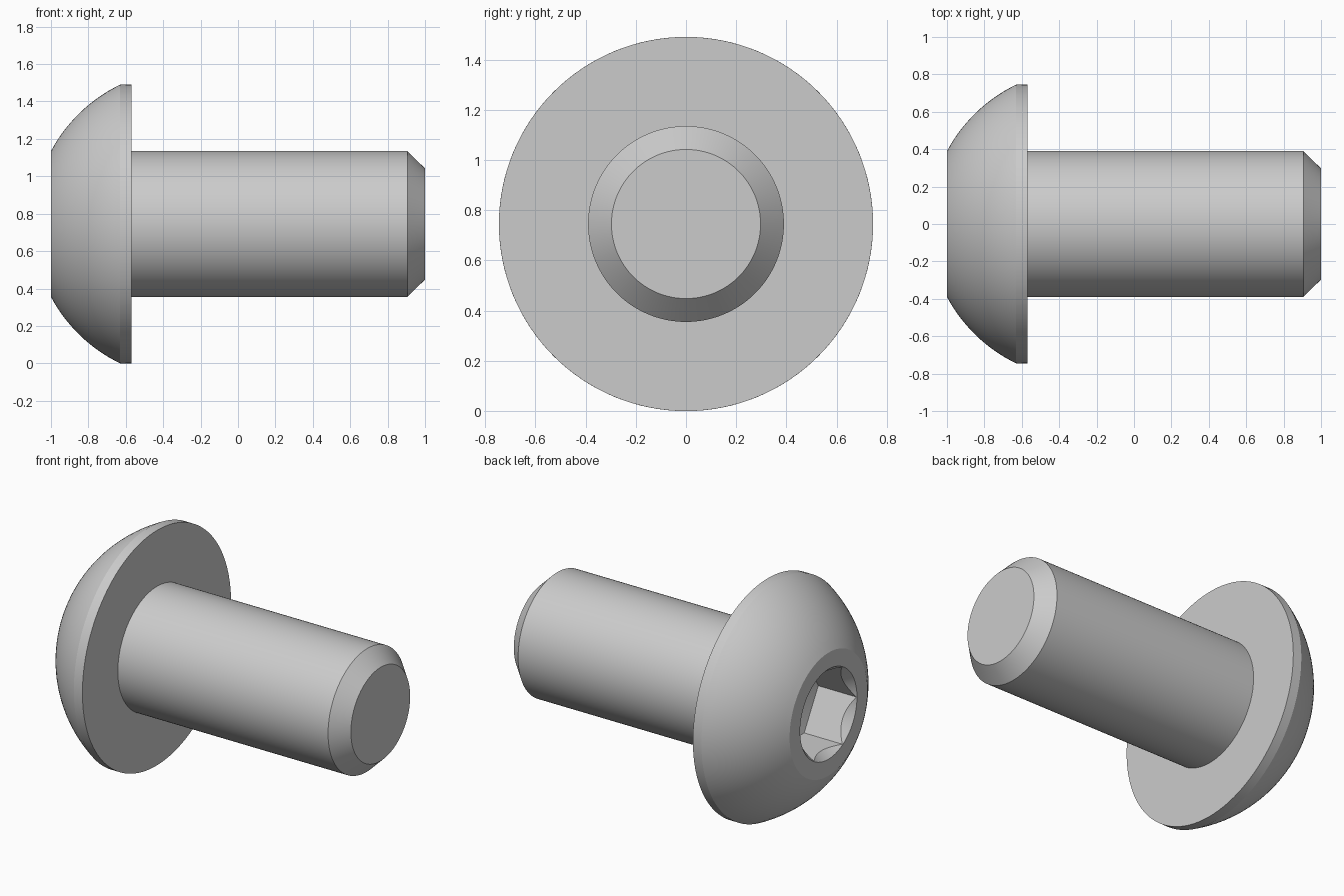
import bpy, bmesh
from math import cos, sin, tau, radians, atan2, hypot

cube = bpy.data.objects.get("Cube")
if cube:
    bpy.data.objects.remove(cube, do_unlink=True)

HEAD_R, SHANK_R, HEX_R = 0.745, 0.39, 0.283
FACE_X, RIM_X = -1.0, -0.63

steel = bpy.data.materials.new("grey steel")
steel.use_nodes = True
colour = (0.6, 0.6, 0.6, 1)
steel.diffuse_color = colour
steel.node_tree.nodes["Principled BSDF"].inputs["Base Color"].default_value = colour


def lathe(name, profile, sides):
    """Closed solid turned about the screw axis from (x, radius) points."""
    bm = bmesh.new()
    rings = [[bm.verts.new((x, r * cos(tau * i / sides), HEAD_R + r * sin(tau * i / sides)))
              for i in range(sides)] for x, r in profile]
    for a, b in zip(rings, rings[1:]):
        for i in range(sides):
            j = (i + 1) % sides
            bm.faces.new((a[i], a[j], b[j], b[i]))
    bm.faces.new(rings[0])
    bm.faces.new(rings[-1])
    bmesh.ops.recalc_face_normals(bm, faces=bm.faces)
    mesh = bpy.data.meshes.new(name)
    bm.to_mesh(mesh)
    bm.free()
    mesh.materials.append(steel)
    obj = bpy.data.objects.new(name, mesh)
    bpy.context.collection.objects.link(obj)
    return obj


def activate(obj):
    bpy.ops.object.select_all(action='DESELECT')
    obj.select_set(True)
    bpy.context.view_layer.objects.active = obj


def cut(obj, cutter):
    activate(obj)
    mod = obj.modifiers.new("cut", 'BOOLEAN')
    mod.operation = 'DIFFERENCE'
    mod.solver = 'EXACT'
    mod.object = cutter
    bpy.ops.object.modifier_apply(modifier=mod.name)
    bpy.data.objects.remove(cutter, do_unlink=True)


# Domed head: spherical arc from the flat face to a short straight rim
centre = -0.27
start = atan2(SHANK_R, FACE_X - centre)
end = atan2(HEAD_R, RIM_X - centre)
radius = hypot(SHANK_R, FACE_X - centre)
steps = 14
dome = [(centre + radius * cos(t), radius * sin(t))
        for t in (start + (end - start) * k / steps for k in range(steps + 1))]
head = lathe("button_head", dome + [(-0.57, HEAD_R)], 128)

# Hexagonal socket with a tapered floor, then a round lead-in
cut(head, lathe("socket_cutter", [(-1.1, HEX_R), (-0.73, HEX_R), (-0.65, 0.02)], 6))
cut(head, lathe("lead_in_cutter", [(-1.05, 0.325), (-0.945, 0.241)], 128))

# Plain shank with a chamfered tip
shank = lathe("shank", [(-0.58, SHANK_R), (0.905, SHANK_R), (1.0, 0.297)], 128)

for part in (head, shank):
    activate(part)
    bpy.ops.object.shade_smooth_by_angle(angle=radians(20))
